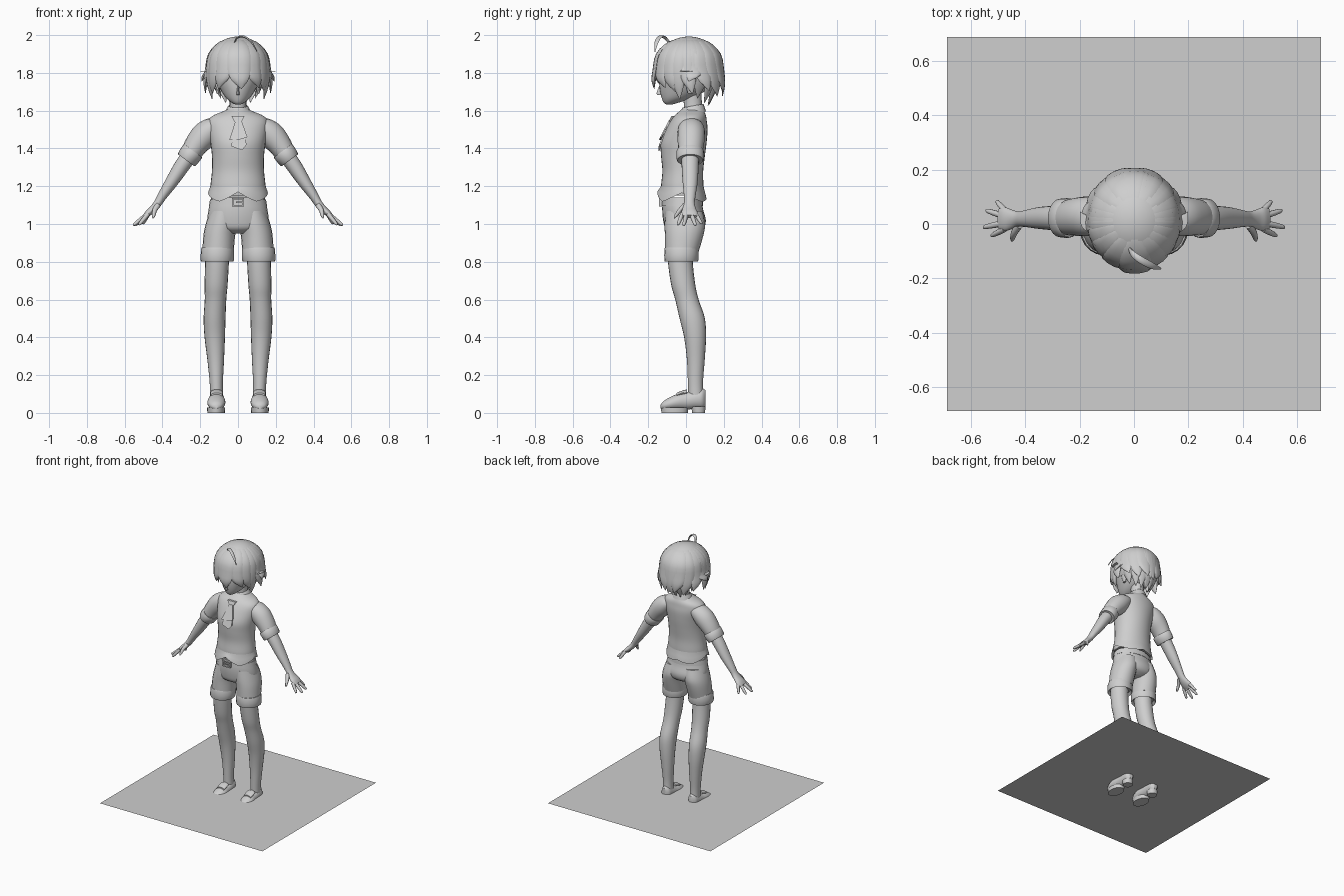
import bpy, bmesh, math
from mathutils import Vector as V

grey = bpy.data.materials.new("plain_grey")
grey.diffuse_color = (0.62, 0.62, 0.62, 1)
X, Y, Z = V((1, 0, 0)), V((0, 1, 0)), V((0, 0, 1))


def finish(name, bm, mirror=False, angle=45):
    bmesh.ops.recalc_face_normals(bm, faces=bm.faces)
    me = bpy.data.meshes.new(name)
    bm.to_mesh(me)
    bm.free()
    me.materials.append(grey)
    ob = bpy.data.objects.new(name, me)
    bpy.context.collection.objects.link(ob)
    bpy.ops.object.select_all(action='DESELECT')
    ob.select_set(True)
    bpy.context.view_layer.objects.active = ob
    bpy.ops.object.shade_smooth_by_angle(angle=math.radians(angle))
    if mirror:
        ob.modifiers.new("mirror", 'MIRROR').use_mirror_merge = False
    return ob


def spline(a, b, c, d, t):
    return b + (c - a) * (t / 2) + (a * 2 - b * 5 + c * 4 - d) * (t * t / 2) \
        + (b * 3 - a - c * 3 + d) * (t ** 3 / 2)


def tube(name, rings, mirror=False, seg=20, steps=4, caps=True, warp=None):
    """Skin through elliptical rings given as (centre, half-axis u, half-axis v)."""
    full, n = [], len(rings)
    for i in range(n - 1):
        q = [rings[max(0, min(n - 1, i + k))] for k in (-1, 0, 1, 2)]
        for s in range(steps):
            full.append([spline(*[r[j] for r in q], s / steps) for j in range(3)])
    full.append(rings[-1])
    bm = bmesh.new()
    loops = []
    for k, (c, u, v) in enumerate(full):
        loop = []
        for i in range(seg):
            a = math.tau * i / seg
            p = c + u * math.cos(a) + v * math.sin(a)
            if warp:
                p = warp(p, a, k / (len(full) - 1))
            loop.append(bm.verts.new(p))
        loops.append(loop)
    for A, B in zip(loops, loops[1:]):
        for i in range(seg):
            j = (i + 1) % seg
            bm.faces.new((A[i], A[j], B[j], B[i]))
    if caps:
        bm.faces.new(loops[0])
        bm.faces.new(loops[-1])
    return finish(name, bm, mirror)


def flat(rows):      # horizontal rings: x, y, z, x radius, y radius
    return [(V(r[:3]), X * r[3], Y * r[4]) for r in rows]


def limb(rows):      # rings square to a path in x-z: x, y, z, thickness, y radius
    out = []
    for i, r in enumerate(rows):
        a, b = rows[max(0, i - 1)], rows[min(len(rows) - 1, i + 1)]
        d = V((b[0] - a[0], 0, b[2] - a[2])).normalized()
        out.append((V(r[:3]), V((-d.z, 0, d.x)) * r[3], Y * r[4]))
    return out


def box(name, c, size):
    bm = bmesh.new()
    bmesh.ops.create_cube(bm, size=1)
    for v in bm.verts:
        v.co = V(c) + V([v.co[i] * size[i] for i in range(3)])
    return finish(name, bm)


def plate(name, pts, depth=0.008):
    bm = bmesh.new()
    f = bm.faces.new([bm.verts.new(p) for p in pts])
    ext = bmesh.ops.extrude_face_region(bm, geom=[f])
    bmesh.ops.translate(bm, vec=(0, depth, 0),
                        verts=[e for e in ext["geom"] if isinstance(e, bmesh.types.BMVert)])
    return finish(name, bm)


# Base sheet, crossing the shoes
bm = bmesh.new()
bmesh.ops.create_grid(bm, x_segments=1, y_segments=1, size=0.688)
bmesh.ops.translate(bm, verts=bm.verts, vec=(0, 0, 0.073))
finish("base_sheet", bm)

# Legs and shoes
tube("leg", flat([(.11, -.03, .88, .064, .07), (.111, -.03, .8, .063, .066), (.116, -.015, .68, .061, .064),
                  (.119, .005, .6, .057, .062), (.124, .033, .5, .058, .067), (.123, .048, .4, .054, .058),
                  (.118, .052, .28, .044, .047), (.115, .05, .16, .035, .04), (.113, .052, .08, .034, .04)]), True)
tube("shoe", [(V((x, y, z)), X * a, Z * b) for x, y, z, a, b in (
    (.116, -.134, .033, .012, .01), (.116, -.12, .039, .032, .022), (.115, -.085, .049, .046, .034),
    (.114, -.04, .059, .047, .043), (.113, .0, .063, .042, .046), (.113, .05, .072, .039, .05),
    (.113, .085, .077, .034, .053), (.113, .103, .077, .016, .043))], True)
tube("sole", flat([(.116, -.06, 0, .046, .07), (.116, -.06, .028, .048, .073)]), True, steps=1)
tube("heel", flat([(.114, .067, 0, .034, .034), (.114, .065, .035, .038, .038)]), True, steps=1)
tube("shoe_tongue", [(V((.113, y, z)), X * r, Z * .012) for y, z, r in ((-.05, .094, .03), (-.02, .106, .033), (.005, .112, .03))],
     True, steps=2)

# Shorts with turned-up cuffs
tube("shorts_hips", flat([(0, -.02, 1.14, .142, .102), (0, -.018, 1.08, .155, .108), (0, -.008, 1.02, .162, .113),
                          (0, -.008, .975, .145, .1), (0, -.01, .95, .07, .06)]), seg=28)
tube("shorts_leg", flat([(.075, -.012, 1.07, .073, .098), (.087, -.006, 1.0, .084, .107), (.099, -.01, .94, .084, .102),
                         (.106, -.022, .85, .083, .088)]), True)
tube("shorts_cuff", flat([(.11, -.025, .82, .07, .075), (.11, -.025, .805, .08, .084), (.11, -.025, .808, .088, .09),
                          (.109, -.024, .868, .086, .09), (.109, -.024, .875, .08, .085)]), True, steps=2)

# Belt and buckle
tube("belt", flat([(0, -.02, 1.095, .154, .11), (0, -.02, 1.13, .148, .108)]), steps=1, seg=28)
for s in (-1, 1):
    box("buckle_side", (.028 * s, -.135, 1.115), (.01, .018, .046))
    box("buckle_bar", (0, -.135, 1.115 + .019 * s), (.064, .018, .009))
box("buckle_pin", (.008, -.137, 1.115), (.036, .01, .007))

# Shirt: torso, pointed hem, collar
tube("shirt", flat([(0, -.02, 1.15, .143, .108), (0, -.02, 1.2, .146, .112), (0, -.017, 1.28, .138, .108),
                    (0, -.016, 1.36, .138, .116), (0, -.012, 1.43, .146, .121), (0, .004, 1.5, .158, .11),
                    (0, .014, 1.545, .158, .096), (0, .022, 1.572, .135, .084), (0, .03, 1.594, .085, .068),
                    (0, .035, 1.61, .05, .055)]), seg=32)


def hem(p, a, t):
    low = 1.165 - .06 * abs(math.sin(a))
    low += max(0, 1 - abs(p.x) / .1) * (.065 if p.y < 0 else .03)
    return V((p.x, p.y, 1.2 + (low - 1.2) * t))


tube("shirt_hem", flat([(0, -.02, 1.2, .147, .113), (0, -.022, 1.1, .158, .13)]), caps=False, seg=48, warp=hem)


def collar_drop(p, a, t):
    return p + Z * ((p.y - .03) * .18 - (.02 * t if p.y < -.02 else 0))


tube("collar", flat([(0, .038, 1.624, .05, .052), (0, .036, 1.62, .055, .058), (0, .032, 1.582, .075, .074)]),
     caps=False, warp=collar_drop)

# Sleeves, arms, hands
tube("sleeve", limb([(.08, .028, 1.53, .03, .05), (.13, .028, 1.508, .058, .068), (.175, .028, 1.472, .07, .073),
                     (.22, .026, 1.42, .063, .069), (.256, .022, 1.365, .053, .062)]), True)
tube("sleeve_cuff", limb([(.238, .022, 1.387, .054, .066), (.241, .022, 1.383, .061, .073), (.271, .022, 1.342, .057, .071),
                          (.274, .022, 1.338, .05, .064)]), True, steps=2)
tube("forearm", limb([(.24, .022, 1.385, .042, .048), (.295, .022, 1.31, .041, .045), (.35, .022, 1.225, .034, .04),
                      (.4, .02, 1.15, .025, .031), (.425, .018, 1.11, .021, .028), (.45, .017, 1.08, .019, .036),
                      (.475, .018, 1.058, .017, .044), (.495, .018, 1.04, .011, .04)]), True)
for y0, tip in ((.05, (.505, .083, 1.0)), (.028, (.545, .05, .993)), (.004, (.555, -.012, .993)), (-.018, (.525, -.043, .995))):
    a, b = V((.475, y0, 1.055)), V(tip)
    rows = [(*a.lerp(b, t), r, r) for t, r in ((0, .012), (.4, .0115), (.85, .009), (.97, .006), (1, .002))]
    tube("finger", limb(rows), True, seg=10, steps=2)
tube("thumb", limb([(.42, .0, 1.105, .015, .018), (.44, -.03, 1.075, .013, .014), (.447, -.052, 1.045, .009, .01),
                    (.45, -.062, 1.03, .003, .003)]), True, seg=10)

# Neck scarf lying on the chest
plate("scarf_knot", [(-.034, -.077, 1.572), (.034, -.077, 1.572), (.018, -.092, 1.54), (-.018, -.092, 1.54)], .02)
plate("scarf_upper", [(-.012, -.09, 1.55), (.018, -.09, 1.55), (.05, -.137, 1.46), (.012, -.143, 1.448), (-.046, -.137, 1.445)])
plate("scarf_lower", [(-.012, -.094, 1.54), (.016, -.094, 1.54), (.046, -.142, 1.42), (.022, -.147, 1.39), (-.036, -.145, 1.412)])

# Neck, head, nose, ears
tube("neck", flat([(0, .04, 1.57, .05, .052), (0, .037, 1.63, .044, .048), (0, .03, 1.72, .046, .05)]))
tube("head", flat([(0, -.09, 1.632, .012, .014), (0, -.078, 1.643, .034, .04), (0, -.047, 1.668, .064, .082),
                   (0, -.015, 1.71, .092, .124), (0, .0, 1.76, .115, .142), (0, .01, 1.83, .128, .148),
                   (0, .015, 1.91, .118, .13), (0, .02, 1.965, .05, .05)]), seg=28)
tube("nose", flat([(0, -.135, 1.682, .009, .006), (0, -.14, 1.69, .008, .016), (0, -.136, 1.73, .003, .006)]), seg=8)
tube("ear", flat([(.105, .02, 1.69, .008, .01), (.112, .025, 1.73, .013, .025), (.118, .03, 1.765, .008, .02)]), True, seg=10)

# Hair cap, open over the face
C, R = V((0, .015, 1.83)), V((.16, .172, .158))
bm = bmesh.new()
bmesh.ops.create_uvsphere(bm, u_segments=32, v_segments=20, radius=1.03)
for v in bm.verts:
    v.co = C + V([v.co[i] * R[i] for i in range(3)])
bmesh.ops.delete(bm, geom=[v for v in bm.verts if v.co.z < 1.72 or (v.co.z < 1.8 and v.co.y < -.03)], context='VERTS')
finish("hair_cap", bm)


def lock(phi, z_end, width, reach, sway=0, lift=1):
    """Tapered strand from the crown down to a pointed tip."""
    rings = []
    for th, w, thick in ((4, .06, .003), (35, .7, .008), (65, 1, .014), (95, 1, .016), (None, .75, .013), (None, .02, .001)):
        if th:
            a, s, z = phi, lift * math.sin(math.radians(th)), C.z + R.z * math.cos(math.radians(th))
        elif w > .1:
            a, s, z = phi + sway * .35, (lift + reach) / 2 + .03, (1.81 + z_end) / 2
        else:
            a, s, z = phi + sway, reach, z_end
        a = math.radians(a)
        d = V((math.sin(a), -math.cos(a), 0))
        rings.append((V((d.x * R.x * s, C.y + d.y * R.y * s, z)), V((-d.y, d.x, 0)) * width * w,
                      (d * s + Z * (z - C.z) / R.z).normalized() * thick))
    tube("hair_lock", rings, seg=10, steps=3)


# Fringe: angle, tip height, width, reach, sideways sweep, lift
for row in ((-52, 1.69, .045, .95, -10), (-27, 1.715, .05, .99, -14), (2, 1.715, .06, 1.07, 4, 1.03),
            (30, 1.72, .05, 1.0, 14), (52, 1.70, .045, .95, 12)):
    lock(*row)
# Side and back strands
for s in (-1, 1):
    for row in ((70, 1.66, .042, .9, 2), (88, 1.69, .045, 1.08, 8), (100, 1.755, .045, 1.2, -10), (114, 1.705, .05, 1.12, 10),
                (137, 1.675, .055, 1.04, 10), (158, 1.69, .055, 1.08, 10), (176, 1.675, .05, 1.04, 10)):
        lock(s * row[0], *row[1:4], s * row[4])
    # Flicked tip high on the side
    lock(s * 84, 1.81, .035, 1.25, s * 14)
    # Nape strands
    for phi, z in ((115, 1.665), (140, 1.64), (160, 1.625), (177, 1.63)):
        lock(s * phi, z, .045, .62, 0, .92)

# Curled strand on top
tube("curl_strand", [(V(p), V((.3, .9, 0)) * w, Z * .006) for p, w in (
    ((-.02, -.085, 1.955), .006), ((-.005, -.11, 1.985), .012), ((.03, -.135, 1.992), .014),
    ((.07, -.155, 1.965), .012), ((.1, -.165, 1.915), .003))], seg=8)
